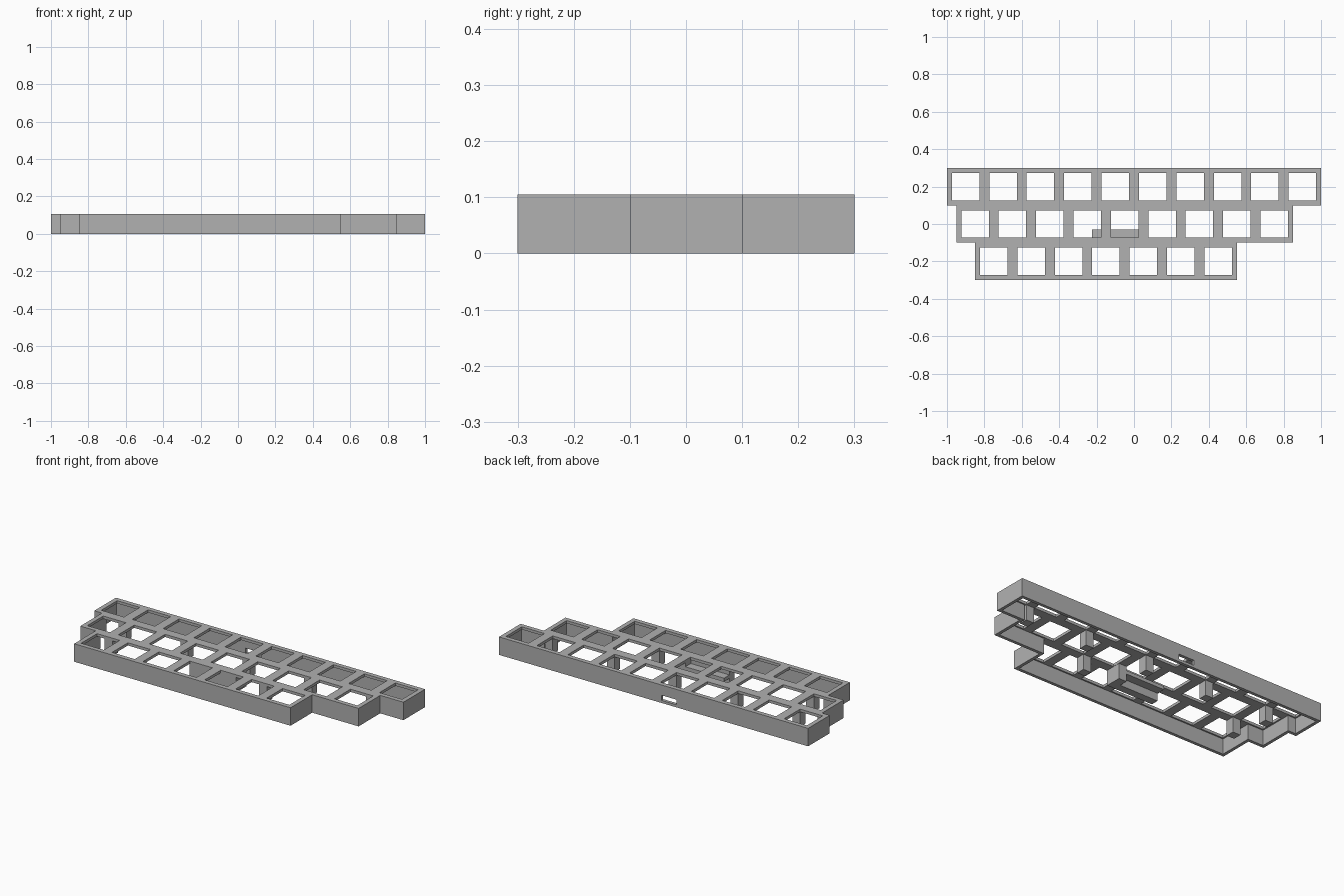
import bpy, bmesh

if "Cube" in bpy.data.objects:
    bpy.data.objects.remove(bpy.data.objects["Cube"], do_unlink=True)

PITCH, HOLE, HEIGHT = 0.2, 0.147, 0.105
PLATE, WALL, POST = 0.016, 0.018, 0.05
UNDER = HEIGHT - PLATE
# rows from back to front: left edge, key count, back edge
ROWS = [(-1.0, 10, 0.3), (-0.95, 9, 0.1), (-0.85, 7, -0.1)]

grey = bpy.data.materials.new("plain grey")
grey.use_nodes = True
colour = (0.44, 0.44, 0.44, 1)
grey.diffuse_color = colour
grey.node_tree.nodes["Principled BSDF"].inputs["Base Color"].default_value = colour


def finish(name, bm):
    bmesh.ops.recalc_face_normals(bm, faces=bm.faces)
    mesh = bpy.data.meshes.new(name)
    bm.to_mesh(mesh)
    bm.free()
    mesh.materials.append(grey)
    obj = bpy.data.objects.new(name, mesh)
    bpy.context.collection.objects.link(obj)
    return obj


def add_box(bm, x, y, z):
    """Box spanning the given (low, high) pairs."""
    verts = bmesh.ops.create_cube(bm, size=1)["verts"]
    for v in verts:
        v.co = [a + (b - a) * (c + 0.5) for (a, b), c in zip((x, y, z), v.co)]


def box(name, x, y, z):
    bm = bmesh.new()
    add_box(bm, x, y, z)
    return finish(name, bm)


def footprint(name, inset, z0, z1):
    """Stepped outline of the rows, pulled in by inset and extruded."""
    right, left = [], []
    back = ROWS[0][2] - inset
    for x0, count, y1 in ROWS:
        front = y1 - PITCH + inset
        right += [(x0 + count * PITCH - inset, y) for y in (back, front)]
        left += [(x0 + inset, y) for y in (back, front)]
        back = front
    bm = bmesh.new()
    face = bm.faces.new([bm.verts.new((x, y, z0)) for x, y in right + left[::-1]])
    top = bmesh.ops.extrude_face_region(bm, geom=[face])["geom"]
    bmesh.ops.translate(bm, vec=(0, 0, z1 - z0),
                        verts=[g for g in top if isinstance(g, bmesh.types.BMVert)])
    return finish(name, bm)


def cut(target, cutter):
    cutter.hide_render = True
    mod = target.modifiers.new("cut", 'BOOLEAN')
    mod.operation, mod.solver, mod.object = 'DIFFERENCE', 'EXACT', cutter
    bpy.context.view_layer.objects.active = target
    bpy.ops.object.modifier_apply(modifier=mod.name)
    bpy.data.objects.remove(cutter, do_unlink=True)


# case: stepped shell, open underneath
case = footprint("keyboard_case", 0, 0, HEIGHT)
cut(case, footprint("cavity", WALL, -0.1, UNDER))

# square key openings through the top plate
bm = bmesh.new()
for x0, count, y1 in ROWS:
    cy = y1 - PITCH / 2
    for i in range(count):
        cx = x0 + PITCH * (i + 0.5)
        add_box(bm, (cx - HOLE / 2, cx + HOLE / 2), (cy - HOLE / 2, cy + HOLE / 2),
                (UNDER - 0.02, HEIGHT + 0.1))
cut(case, finish("key_openings", bm))

# cable port in the back wall
cut(case, box("port_opening", (-0.15, -0.05), (0.25, 0.35), (0.015, 0.045)))

# support posts under the plate, where the bars cross
posts = [(x, 0.1) for x in (-0.8, -0.4, 0, 0.4, 0.8)] + [(x, -0.1) for x in (-0.75, 0.25)]
for i, (x, y) in enumerate(posts):
    box(f"support_post_{i + 1}", (x - POST / 2, x + POST / 2),
        (y - POST / 2, y + POST / 2), (0, UNDER))

# circuit board holder: end block, stop wall and ledge
box("holder_block", (0.025, 0.075), (-0.125, -0.03), (0, UNDER))
box("holder_stop", (-0.225, 0.025), (-0.125, -0.08), (0, UNDER))
box("holder_ledge", (-0.225, 0.025), (-0.08, -0.03), (0.045, 0.065))
